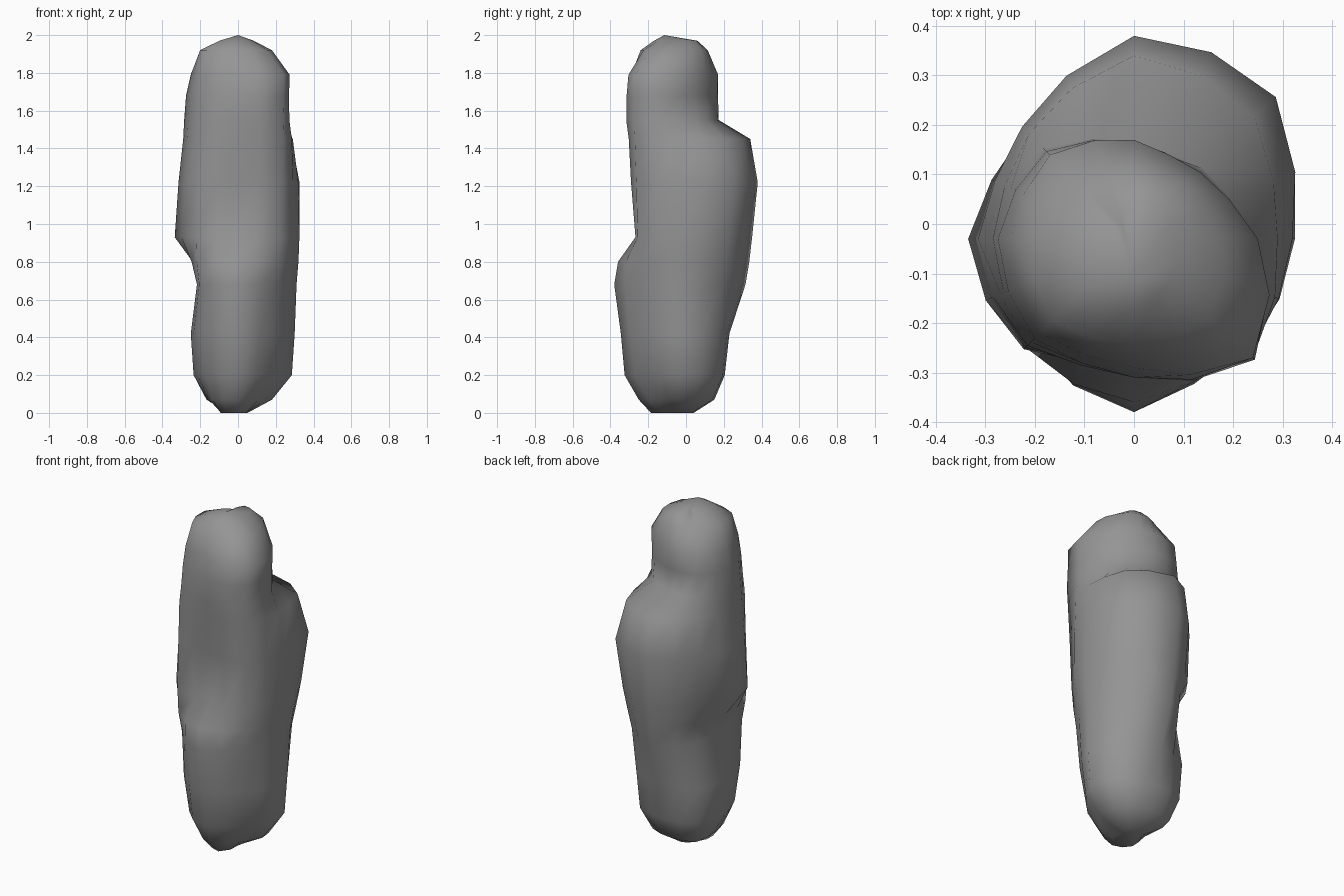
import bpy, bmesh, math

if "Cube" in bpy.data.objects:
    bpy.data.objects.remove(bpy.data.objects["Cube"])

CENTRE_Y = -0.03
SIDES = 8

# Rock cross-sections: height, then radius toward E, NE, N, NW, W, SW, S, SE
SECTIONS = [
    (0.00, .05, .06, .07, .06, .07, .13, .155, .06),
    (0.07, .18, .20, .18, .21, .16, .19, .22, .16),
    (0.20, .285, .27, .235, .265, .235, .25, .295, .24),
    (0.42, .30, .29, .26, .28, .25, .28, .315, .275),
    (0.68, .31, .315, .345, .245, .205, .29, .35, .295),
    (0.80, .32, .34, .365, .255, .24, .31, .33, .31),
    (0.93, .325, .365, .38, .31, .335, .315, .22, .32),
    (1.22, .32, .405, .41, .32, .315, .31, .255, .33),
    (1.45, .29, .345, .37, .30, .29, .305, .265, .34),
    (1.55, .245, .20, .195, .26, .285, .295, .28, .345),
    (1.68, .245, .19, .195, .25, .275, .285, .28, .34),
    (1.79, .25, .19, .20, .24, .25, .27, .26, .34),
    (1.92, .175, .155, .145, .14, .20, .235, .21, .22),
    (1.97, .08, .09, .09, .03, .07, .14, .14, .11),
]


def ring_points(radii):
    """Sixteen points: the eight given radii and smooth in-betweens."""
    pts = []
    for i in range(SIDES):
        a, b, c, d = (radii[(i + k) % SIDES] for k in (-1, 0, 1, 2))
        mid = 0.975 * (9 * (b + c) - a - d) / 16
        for j, r in enumerate((b, mid)):
            t = math.tau * (2 * i + j) / (2 * SIDES)
            pts.append((r * math.cos(t), CENTRE_Y + r * math.sin(t)))
    return pts


# Loft the sections into one standing rock
bm = bmesh.new()
rings = [[bm.verts.new((x, y, z)) for x, y in ring_points(radii)]
         for z, *radii in SECTIONS]
for low, high in zip(rings, rings[1:]):
    n = len(low)
    for i in range(n):
        j = (i + 1) % n
        bm.faces.new((low[i], low[j], high[j], high[i]))

# Flat foot and pointed crown
bm.faces.new(rings[0][::-1])
tip = bm.verts.new((0, -0.115, 2.0))
top = rings[-1]
for i in range(len(top)):
    bm.faces.new((top[i], top[(i + 1) % len(top)], tip))
bmesh.ops.recalc_face_normals(bm, faces=bm.faces)

mesh = bpy.data.meshes.new("standing_rock")
bm.to_mesh(mesh)
bm.free()
for poly in mesh.polygons:
    poly.use_smooth = True

# Dark stone grey
stone = bpy.data.materials.new("stone")
stone.diffuse_color = (0.30, 0.30, 0.30, 1)
stone.use_nodes = True
stone.node_tree.nodes["Principled BSDF"].inputs["Base Color"].default_value = stone.diffuse_color
mesh.materials.append(stone)

rock = bpy.data.objects.new("standing_rock", mesh)
bpy.context.collection.objects.link(rock)
